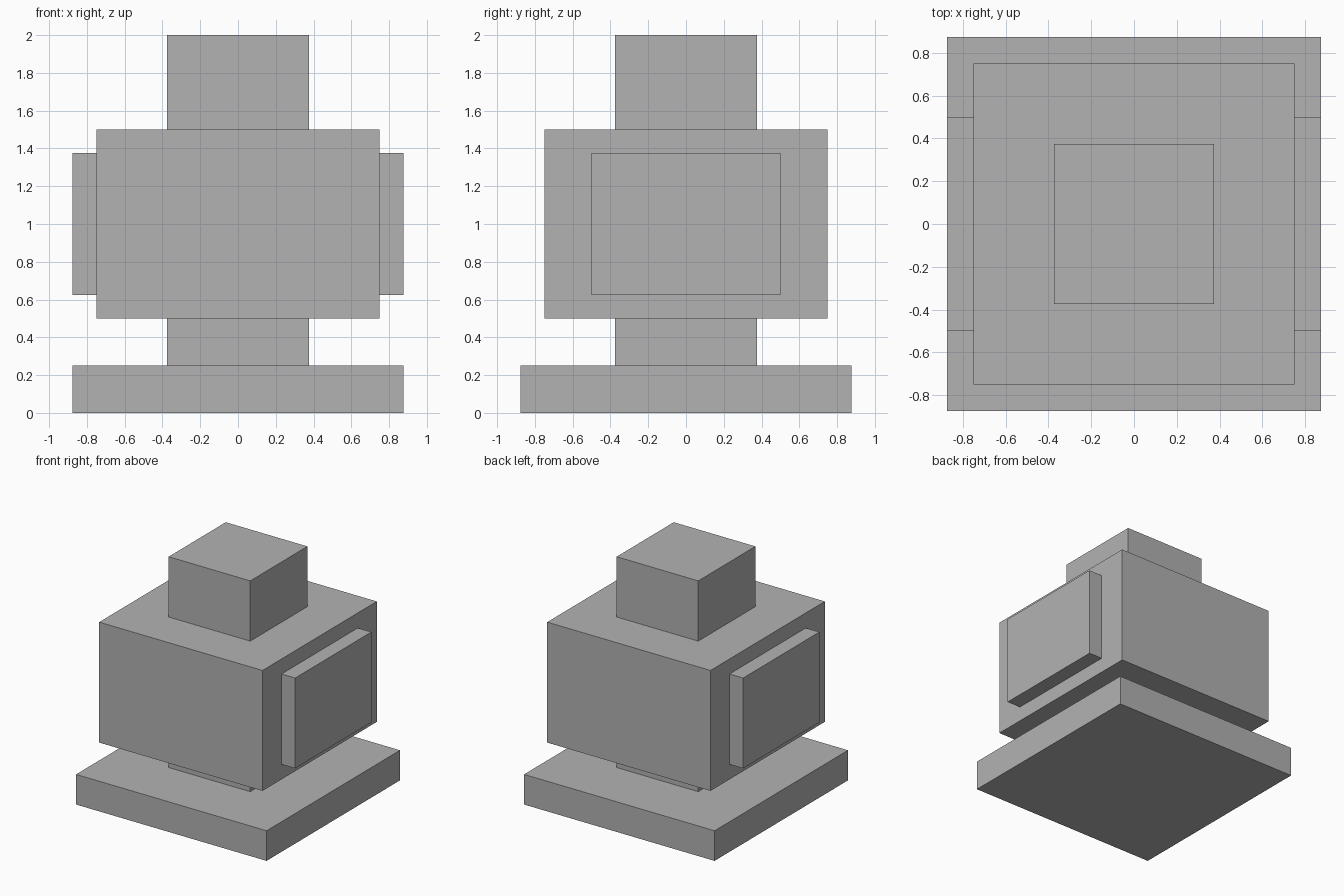
import bpy

if "Cube" in bpy.data.objects:
    bpy.data.objects.remove(bpy.data.objects["Cube"])

grey = bpy.data.materials.new("plain grey")
grey.diffuse_color = (0.448, 0.448, 0.448, 1.0)
grey.use_nodes = True
grey.node_tree.nodes["Principled BSDF"].inputs["Base Color"].default_value = grey.diffuse_color


def block(name, size, x, z_bottom):
    """Box of the given size, centred on y = 0 and resting on z_bottom."""
    bpy.ops.mesh.primitive_cube_add(size=1, location=(x, 0, z_bottom + size[2] / 2))
    obj = bpy.context.object
    obj.name = name
    obj.scale = size
    bpy.ops.object.transform_apply(location=False, rotation=False, scale=True)
    obj.data.materials.append(grey)
    return obj


# Central stack, from the floor up
block("base_slab", (1.75, 1.75, 0.25), 0, 0)
block("neck", (0.75, 0.75, 0.25), 0, 0.25)
block("body", (1.5, 1.5, 1.0), 0, 0.5)
block("top_block", (0.75, 0.75, 0.5), 0, 1.5)

# Raised panels on the left and right of the body
for side, sign in (("left", -1), ("right", 1)):
    block(f"{side}_panel", (0.125, 1.0, 0.75), sign * 0.8125, 0.625)
